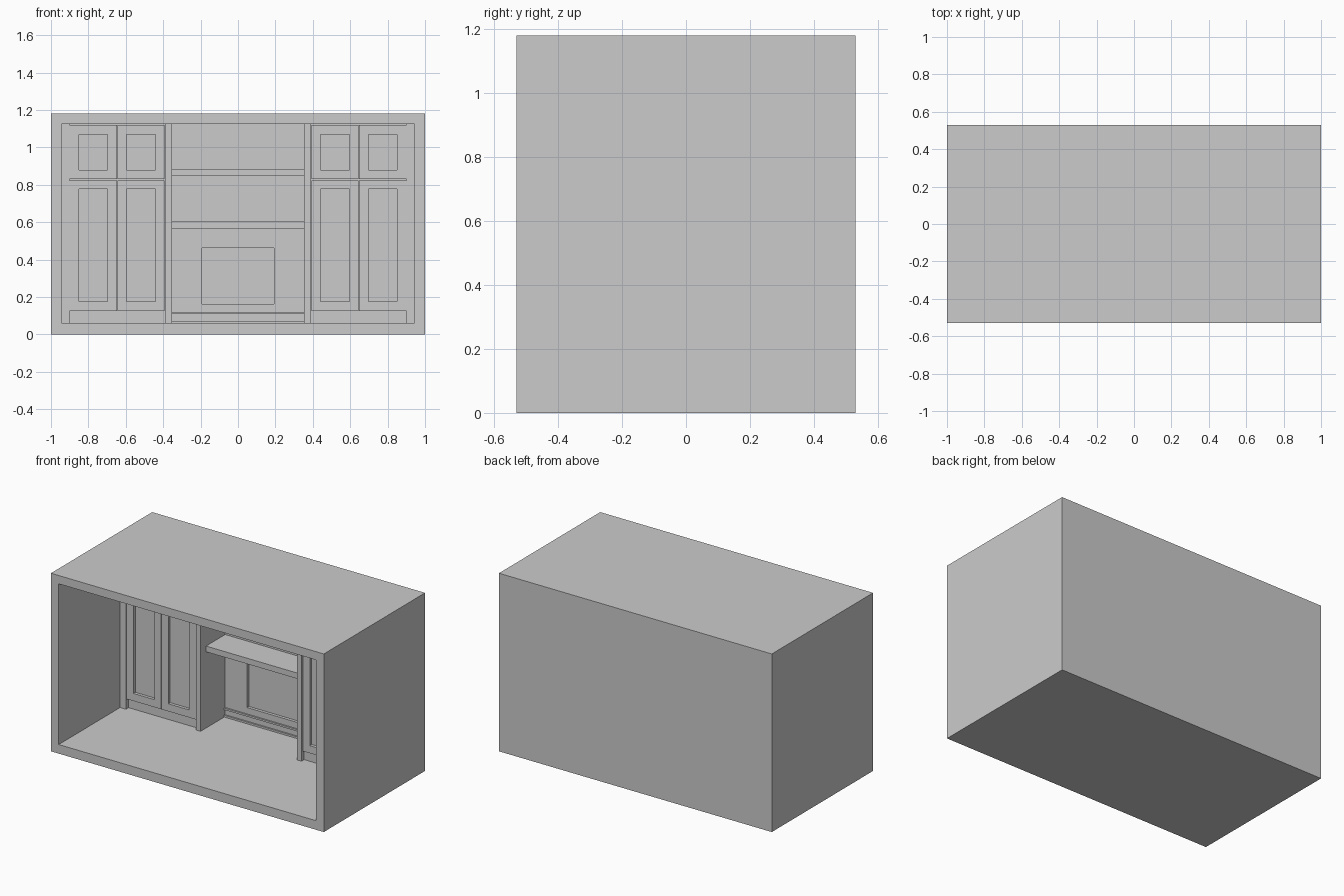
import bpy, bmesh

if "Cube" in bpy.data.objects:
    bpy.data.objects.remove(bpy.data.objects["Cube"])


def box(name, x0, x1, y0, y1, z0, z1, border=None, depth=0.0):
    """Box; with a border (x, bottom, top) its front (-y) face gets a recessed panel."""
    bm = bmesh.new()
    bmesh.ops.create_cube(bm, size=1.0)
    for v in bm.verts:
        v.co.x = x0 if v.co.x < 0 else x1
        v.co.y = y0 if v.co.y < 0 else y1
        v.co.z = z0 if v.co.z < 0 else z1
    bm.normal_update()
    if border:
        bx, bottom, top = border
        front = min(bm.faces, key=lambda f: f.calc_center_median().y)
        bmesh.ops.inset_region(bm, faces=[front], thickness=0.01)
        xm, zm = (x0 + x1) / 2, (z0 + z1) / 2
        for v in front.verts:
            v.co.x = x0 + bx if v.co.x < xm else x1 - bx
            v.co.z = z0 + bottom if v.co.z < zm else z1 - top
        inner = bmesh.ops.extrude_discrete_faces(bm, faces=[front])["faces"][0]
        for v in inner.verts:
            v.co.y += depth
    bmesh.ops.recalc_face_normals(bm, faces=bm.faces)
    mesh = bpy.data.meshes.new(name)
    bm.to_mesh(mesh)
    bm.free()
    ob = bpy.data.objects.new(name, mesh)
    bpy.context.collection.objects.link(ob)
    return ob


def pair(name, x0, x1, *args):
    """Same box on the left and right side."""
    box(name + "_left", x0, x1, *args)
    box(name + "_right", -x1, -x0, *args)


FLOOR, CEIL, BACK = 0.06, 1.125, 0.475

# Room shell, open to the front
box("room_shell", -1, 1, -0.53, 0.53, 0, 1.18, (0.057, FLOOR, 0.055), BACK + 0.53)

# Cabinet carcasses and the upright strips at each side
pair("cabinet_body", -0.943, -0.353, 0.14, BACK, FLOOR, CEIL)
pair("outer_strip", -0.943, -0.90, 0.112, 0.14, FLOOR, CEIL)
pair("inner_pilaster", -0.387, -0.353, 0.112, 0.14, FLOOR, CEIL)

# Panelled cabinet doors: two tall below, two short above on each side
for i, x in enumerate((-0.90, -0.645)):
    right = x + 0.253
    pair(f"tall_door_{i}", x, right, 0.12, 0.14, 0.125, 0.822, (0.05, 0.05, 0.045), 0.02)
    pair(f"short_door_{i}", x, right, 0.12, 0.14, 0.83, 1.12, (0.05, 0.05, 0.05), 0.02)

# Alcove: wall with recessed firebox below the mantel
box("fireplace_wall", -0.353, 0.353, 0.37, BACK, 0.12, 0.565, (0.16, 0.042, 0.103), 0.02)
box("alcove_wall", -0.353, 0.353, 0.37, BACK, 0.565, CEIL)
box("mantel_shelf", -0.353, 0.353, 0.17, 0.37, 0.565, 0.603)
box("upper_shelf", -0.353, 0.353, 0.17, 0.37, 0.847, 0.885)

# Base board with thin lips at top and bottom
box("base_board", -0.353, 0.353, 0.37, BACK, FLOOR, 0.12)
box("base_lip_top", -0.353, 0.353, 0.36, 0.37, 0.108, 0.12)
box("base_lip_bottom", -0.353, 0.353, 0.36, 0.37, FLOOR, 0.072)
